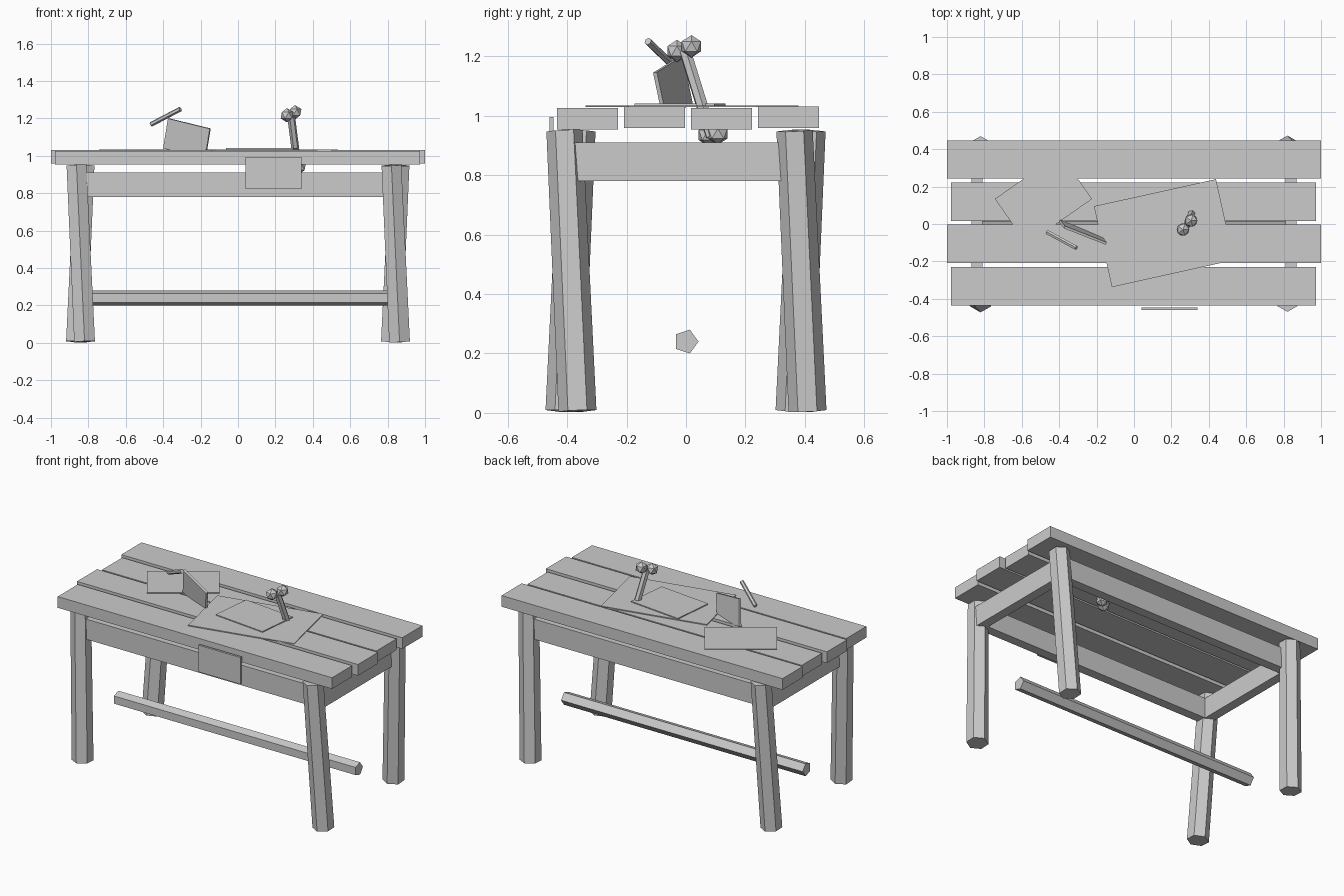
import bpy
from math import radians
from mathutils import Vector, Matrix

if "Cube" in bpy.data.objects:
    bpy.data.objects.remove(bpy.data.objects["Cube"])


def box(name, loc, size, rot=(0, 0, 0)):
    bpy.ops.mesh.primitive_cube_add(size=1, location=loc, rotation=rot)
    ob = bpy.context.object
    ob.name = name
    ob.data.transform(Matrix.Diagonal((*size, 1)))
    return ob


def cone(name, loc, r1, r2, depth, sides, rot=(0, 0, 0)):
    bpy.ops.mesh.primitive_cone_add(vertices=sides, radius1=r1, radius2=r2,
                                    depth=depth, location=loc, rotation=rot)
    ob = bpy.context.object
    ob.name = name
    return ob


def rod(name, a, b, r, sides=6):
    a, b = Vector(a), Vector(b)
    rot = (b - a).to_track_quat('Z', 'Y').to_euler()
    return cone(name, (a + b) / 2, r, r, (b - a).length, sides, rot)


def ball(name, loc, r):
    bpy.ops.mesh.primitive_ico_sphere_add(subdivisions=1, radius=r, location=loc)
    bpy.context.object.name = name


# Table top: four planks, alternately shorter and lower
for i in range(4):
    odd = i % 2
    box(f"top_plank_{i + 1}",
        (0 if odd else -0.003, -0.332 + i * 0.2255, 0.995 if odd else 0.989),
        (2.0 if odd else 1.953, 0.205, 0.072))

# Hexagonal legs, each leaning in a pinwheel pattern
TILT = 0.046
for sx in (-1, 1):
    for sy in (-1, 1):
        cone("leg", (sx * 0.842, sy * 0.387, 0.478), 0.064, 0.061, 0.945, 6,
             (sx * TILT, sy * TILT, 0))

# Rails under the top
for s in (-1, 1):
    box("long_rail", (0, s * 0.362, 0.845), (1.66, 0.06, 0.13))
    box("side_rail", (s * 0.84, 0, 0.845), (0.06, 0.75, 0.13))

# Five-sided stretcher: profile point faces +y
cone("stretcher", (0, 0, 0.24), 0.042, 0.042, 1.72, 5, (0, radians(90), 0))

# Notice card hung on the front edge
box("front_card", (0.19, -0.453, 0.909), (0.3, 0.014, 0.172))

# Sheets lying on the top
box("large_sheet", (0.16, -0.049, 1.032), (0.668, 0.443, 0.006), (0, 0, radians(12.5)))
box("small_sheet", (0.13, -0.02, 1.038), (0.36, 0.27, 0.006), (0, 0, radians(-6)))
box("side_sheet", (-0.484, 0.134, 1.032), (0.425, 0.298, 0.006), (0, 0, radians(35)))

# Tilted tablet, partly sunk into the top
along = Vector((0.225, -0.088, -0.055)).normalized()
down = Vector((-0.021, 0.03, -0.15))
down = (down - along * down.dot(along)).normalized()
corner = Vector((-0.372, -0.017, 1.2))
frame = Matrix((along, down, along.cross(down))).transposed()
box("tablet", corner + along * 0.123 + down * 0.082, (0.246, 0.164, 0.014),
    frame.to_euler())

# Loose stick above the tablet
rod("loose_stick", (-0.465, -0.043, 1.168), (-0.308, -0.128, 1.25), 0.013)

# Bone stuck through the top
rod("bone_shaft", (0.283, -0.004, 1.22), (0.32, 0.086, 0.93), 0.021)
ball("bone_knob", (0.262, -0.03, 1.217), 0.038)
ball("bone_knob", (0.305, 0.018, 1.233), 0.038)
ball("bone_knob", (0.29, 0.075, 0.935), 0.038)
ball("bone_knob", (0.328, 0.107, 0.94), 0.038)
